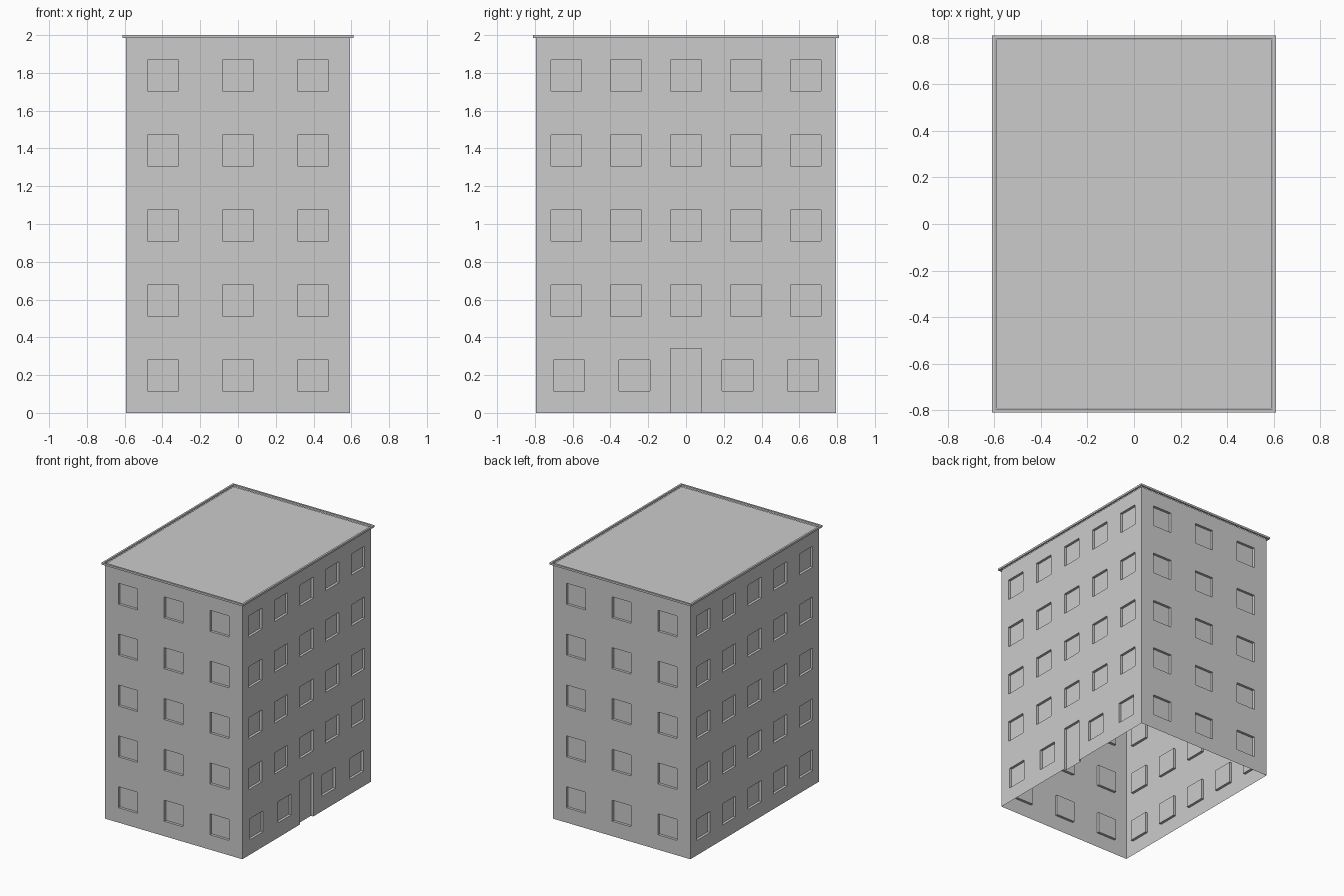
import bpy, bmesh
from mathutils import Vector

if "Cube" in bpy.data.objects:
    bpy.data.objects.remove(bpy.data.objects["Cube"])

HALF_X, HALF_Y = 0.593, 0.793
ROOF_Z, TOP_Z = 1.985, 2.0
OVERHANG, RECESS = 0.018, 0.02
SIZE, STOREY, FIRST = 0.164, 0.397, 0.198
UP = Vector((0, 0, 1))

plaster = bpy.data.materials.new("light_grey_plaster")
plaster.use_nodes = True
plaster.diffuse_color = (0.6, 0.6, 0.6, 1)
plaster.node_tree.nodes["Principled BSDF"].inputs["Base Color"].default_value = (0.6, 0.6, 0.6, 1)


def quad(bm, points):
    bm.faces.new([bm.verts.new(p) for p in points])


def finish(bm, name):
    bmesh.ops.remove_doubles(bm, verts=bm.verts, dist=0.0001)
    mesh = bpy.data.meshes.new(name)
    bm.to_mesh(mesh)
    bm.free()
    mesh.materials.append(plaster)
    obj = bpy.data.objects.new(name, mesh)
    bpy.context.collection.objects.link(obj)


def window(u, z):
    r = SIZE / 2
    return (u - r, u + r, z - r, z + r)


def build_wall(normal, half_width, distance, openings):
    """Sheet wall with recessed openings given as (u0, u1, z0, z1)."""
    normal = Vector(normal)
    along = UP.cross(normal)

    def at(u, z, depth=0):
        return along * u + UP * z + normal * (distance - depth)

    us = sorted({-half_width, half_width} | {u for o in openings for u in o[:2]})
    zs = sorted({0, ROOF_Z} | {z for o in openings for z in o[2:]})
    for a, b in zip(us, us[1:]):
        for c, d in zip(zs, zs[1:]):
            u, z = (a + b) / 2, (c + d) / 2
            if not any(o[0] < u < o[1] and o[2] < z < o[3] for o in openings):
                quad(walls, [at(a, c), at(b, c), at(b, d), at(a, d)])
    for a, b, c, d in openings:
        corners = [(a, c), (b, c), (b, d), (a, d)]
        quad(doors if c == 0 else panes, [at(*p, RECESS) for p in corners])
        # Reveals around the opening
        for p, q in zip(corners, corners[1:] + corners[:1]):
            if p[1] + q[1] > 0:
                quad(walls, [at(*p), at(*q), at(*q, RECESS), at(*p, RECESS)])


# Window layouts
levels = [FIRST + STOREY * i for i in range(5)]
short_side = [window(0.396 * i, z) for i in (-1, 0, 1) for z in levels]
long_side = [window(0.317 * i, z) for i in range(-2, 3) for z in levels]
door_side = [window(0.317 * i, z) for i in range(-2, 3) for z in levels[1:]]
door_side += [window(u, FIRST) for u in (-0.619, -0.273, 0.273, 0.619)]
door_side.append((-SIZE / 2, SIZE / 2, 0, 0.34))

# Four walls, open underneath
walls, panes, doors = bmesh.new(), bmesh.new(), bmesh.new()
build_wall((0, -1, 0), HALF_X, HALF_Y, short_side)
build_wall((0, 1, 0), HALF_X, HALF_Y, short_side)
build_wall((-1, 0, 0), HALF_Y, HALF_X, long_side)
build_wall((1, 0, 0), HALF_Y, HALF_X, door_side)
finish(walls, "walls")
finish(panes, "window_panes")
finish(doors, "entrance_door")


def ring(grow, z):
    x, y = HALF_X + grow, HALF_Y + grow
    return [Vector((sx * x, sy * y, z)) for sx, sy in ((-1, -1), (1, -1), (1, 1), (-1, 1))]


# Flat roof
roof = bmesh.new()
quad(roof, ring(0, ROOF_Z))
finish(roof, "roof")

# Raised overhanging rim: a closed square section swept round the roof
rim = bmesh.new()
section = [ring(0.003, ROOF_Z), ring(OVERHANG, ROOF_Z), ring(OVERHANG, TOP_Z), ring(0.003, TOP_Z)]
for lower, upper in zip(section, section[1:] + section[:1]):
    for i in range(4):
        j = (i + 1) % 4
        quad(rim, [lower[i], lower[j], upper[j], upper[i]])
finish(rim, "roof_rim")
